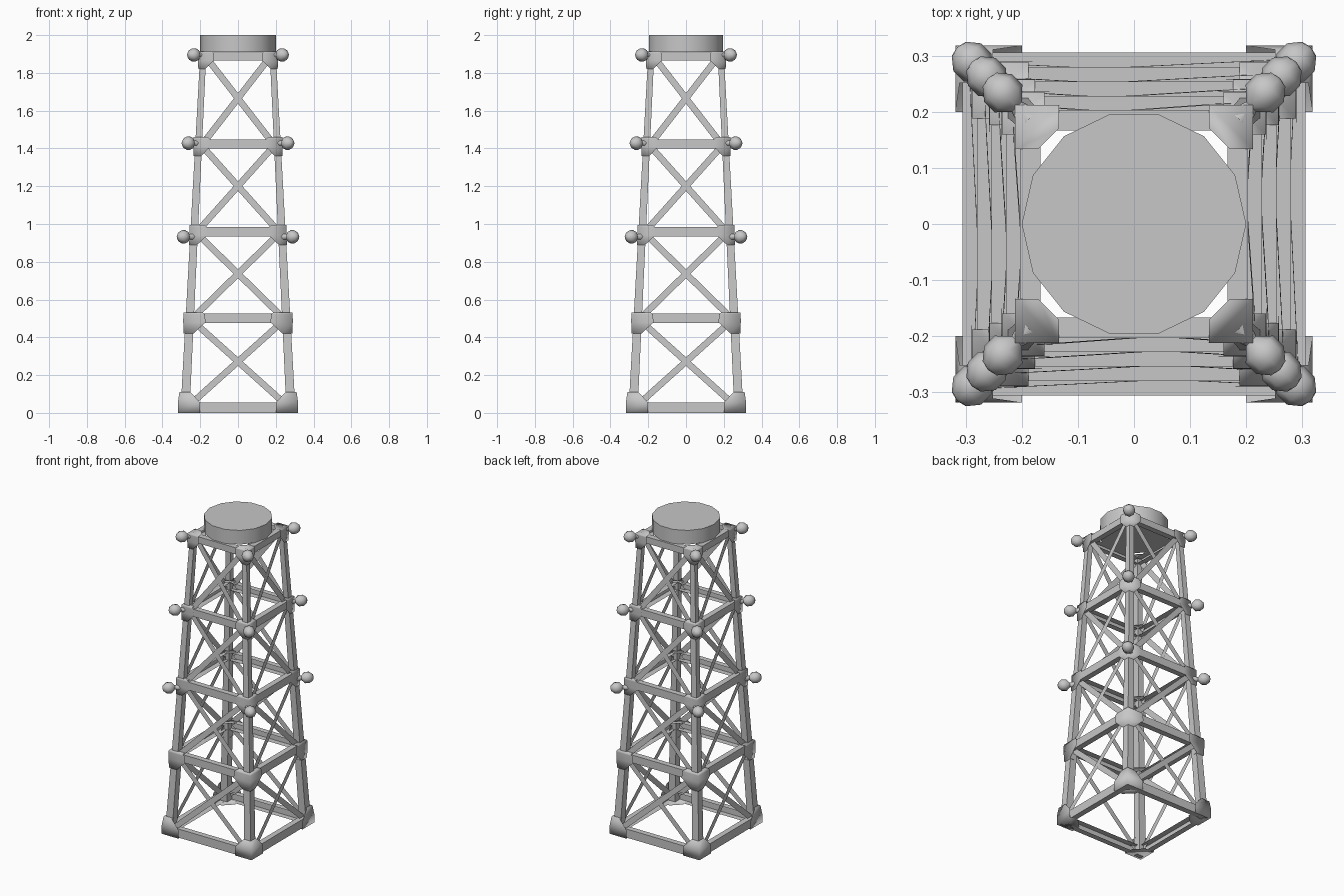
import bpy, bmesh, math
from mathutils import Vector, Matrix

if "Cube" in bpy.data.objects:
    bpy.data.objects.remove(bpy.data.objects["Cube"])

grey = bpy.data.materials.new("steel grey")
grey.diffuse_color = (0.57, 0.57, 0.57, 1)
grey.use_nodes = True
grey.node_tree.nodes["Principled BSDF"].inputs["Base Color"].default_value = grey.diffuse_color


def finish(bm, name, angle=None):
    me = bpy.data.meshes.new(name)
    bm.to_mesh(me)
    bm.free()
    me.materials.append(grey)
    ob = bpy.data.objects.new(name, me)
    bpy.context.collection.objects.link(ob)
    if angle:
        bpy.ops.object.select_all(action='DESELECT')
        ob.select_set(True)
        bpy.context.view_layer.objects.active = ob
        bpy.ops.object.shade_smooth_by_angle(angle=math.radians(angle))
    return ob


def loft(bm, rings):
    """Closed solid through rings of points with equal counts."""
    vs = [[bm.verts.new(p) for p in r] for r in rings]
    n = len(vs[0])
    for a, b in zip(vs, vs[1:]):
        for i in range(n):
            bm.faces.new((a[i], a[(i + 1) % n], b[(i + 1) % n], b[i]))
    bm.faces.new(vs[0])
    bm.faces.new(vs[-1])


def bar(bm, a, b, width, depth, normal):
    """Rectangular bar from a to b; depth lies along the normal."""
    a, b = Vector(a), Vector(b)
    side = (b - a).cross(normal).normalized() * width / 2
    out = Vector(normal).normalized() * depth / 2
    loft(bm, [[p + side + out, p - side + out, p - side - out, p + side - out]
              for p in (a, b)])


def four_sides(build, name, angle=None, drop=None):
    """Repeat one side or corner around the tower, without its hidden faces."""
    for i, tag in enumerate(("front", "right", "back", "left")):
        bm = bmesh.new()
        build(bm)
        bmesh.ops.recalc_face_normals(bm, faces=bm.faces[:])
        bm.normal_update()
        if drop:
            bmesh.ops.delete(bm, geom=[f for f in bm.faces if drop(f.normal)], context='FACES')
        bmesh.ops.rotate(bm, verts=bm.verts[:], cent=(0, 0, 0),
                         matrix=Matrix.Rotation(i * math.pi / 2, 3, 'Z'))
        finish(bm, f"{name}_{tag}", angle)


def leg_at(z):
    return 0.305 - 0.105 * z / 1.9


# bottom and top of each horizontal beam
beams = [(0.0, 0.055), (0.475, 0.525), (0.935, 0.985), (1.40, 1.447), (1.865, 1.907)]
# corner joints: outer edge, inner edge, and (z, shrink toward the leg) rings
joints = [
    (0.318, 0.200, [(0, 0), (0.055, 0.0), (0.11, 0.5)]),
    (0.290, 0.172, [(0.42, 0.55), (0.48, 0.0), (0.522, 0.03), (0.532, 0.15)]),
    (0.258, 0.163, [(0.89, 0.55), (0.94, 0.0), (0.985, 0.03), (0.995, 0.15)]),
    (0.236, 0.147, [(1.36, 0.55), (1.41, 0.0), (1.45, 0.03), (1.460, 0.15)]),
    (0.212, 0.130, [(1.82, 0.55), (1.865, 0.0), (1.907, 0.0), (1.913, 0.05)]),
]


# tapered corner legs
def leg(bm):
    rings = []
    for z, w in ((0.0, 0.048), (1.9, 0.032)):
        o = leg_at(z)
        rings.append([(o, -o, z), (o, -o + w, z), (o - w, -o + w, z), (o - w, -o, z)])
    loft(bm, rings)


four_sides(leg, "leg")

# horizontal beams, open on the inside
for k, (z0, z1) in enumerate(beams):
    def beam(bm):
        zc = (z0 + z1) / 2
        o = leg_at(zc)
        bar(bm, (-o + 0.02, -o + 0.016, zc), (o - 0.02, -o + 0.016, zc),
            z1 - z0, 0.036, Vector((0, -1, 0)))
    four_sides(beam, f"beam_level_{k}", drop=lambda n: n.y > 0.5 or abs(n.x) > 0.9)

# crossed flat braces in each bay
for k in range(4):
    def brace(bm):
        lo, hi = beams[k][1] - 0.015, beams[k + 1][0] + 0.015
        a, b = leg_at(lo), leg_at(hi)
        for s, inset in ((1, 0.014), (-1, 0.020)):
            bar(bm, (-s * (a - 0.045), -a + inset, lo), (s * (b - 0.035), -b + inset, hi),
                0.034, 0.008, Vector((0, -1, 0)))
    four_sides(brace, f"cross_brace_bay_{k}", drop=lambda n: n.y > -0.9)

# five-sided corner joints, open toward the tower's inside
for k, (o, n, levels) in enumerate(joints):
    def joint(bm):
        rings = []
        m = n + (o - n) * 0.47
        for z, t in levels:
            c = Vector((leg_at(z) + 0.004, -leg_at(z) - 0.004, z))
            pts = [(o, -o), (o, -n), (m, -n), (n, -m), (n, -o)]
            rings.append([Vector((x, y, z)).lerp(c, t) for x, y in pts])
        loft(bm, rings)
    four_sides(joint, f"corner_joint_{k}", 100,
               drop=lambda n: abs(n.z) < 0.95 and max(-n.x, n.y) > 0.3)

# gem-shaped knobs pointing out along the diagonals
profile = ((-0.065, 0.022), (-0.034, 0.013), (-0.013, 0.035), (0.013, 0.035), (0.034, 0.018), (0.038, 0.002))
for k, (c, z) in enumerate(((0.288, 0.932), (0.262, 1.428), (0.233, 1.895))):
    def knob(bm):
        d, s, up = Vector((1, -1, 0)).normalized(), Vector((1, 1, 0)).normalized(), Vector((0, 0, 1))
        p = Vector((c, -c, z))
        loft(bm, [[p + d * t + (s * math.cos(j * math.pi / 4) + up * math.sin(j * math.pi / 4)) * r
                   for j in range(8)] for t, r in profile])
    four_sides(knob, f"knob_{k}", 50)

# round top platform
bm = bmesh.new()
bmesh.ops.create_cone(bm, cap_ends=True, segments=14, radius1=0.2, radius2=0.2, depth=0.09,
                      matrix=Matrix.Translation((0, 0, 1.955)) @ Matrix.Rotation(math.pi / 2, 4, 'Z'))
finish(bm, "top_platform", 30)
